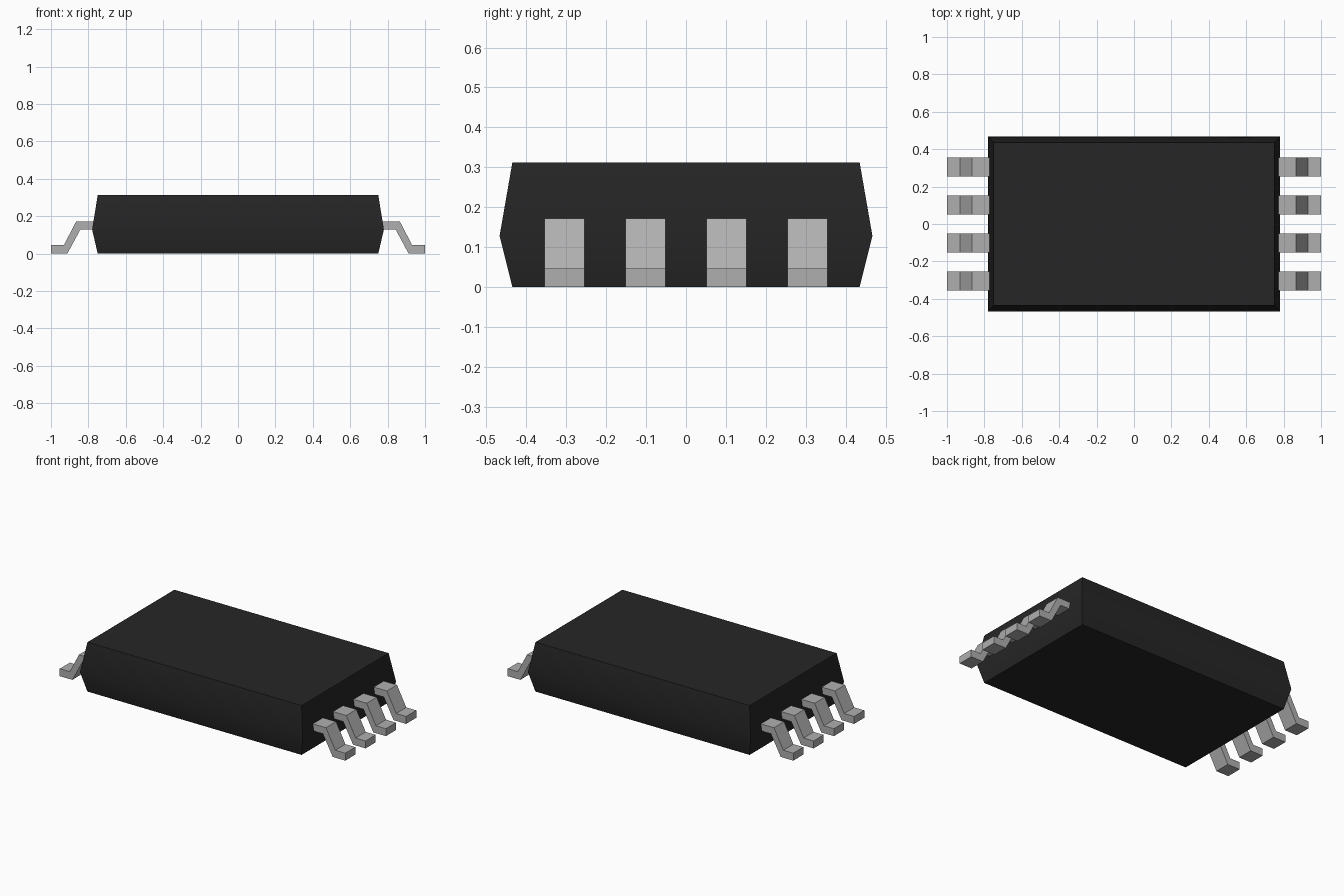
import bpy, bmesh, math

if "Cube" in bpy.data.objects:
    bpy.data.objects.remove(bpy.data.objects["Cube"], do_unlink=True)


def make_material(name, value):
    mat = bpy.data.materials.new(name)
    mat.use_nodes = True
    color = (value, value, value, 1)
    mat.diffuse_color = color
    mat.node_tree.nodes["Principled BSDF"].inputs["Base Color"].default_value = color
    return mat


def make_object(name, bm, mat):
    bmesh.ops.recalc_face_normals(bm, faces=bm.faces)
    mesh = bpy.data.meshes.new(name)
    bm.to_mesh(mesh)
    bm.free()
    mesh.materials.append(mat)
    obj = bpy.data.objects.new(name, mesh)
    bpy.context.collection.objects.link(obj)
    return obj


black = make_material("black_plastic", 0.019)
metal = make_material("grey_metal", 0.43)

# Body: three stacked rectangles, widest at the mould line
bm = bmesh.new()
rings = []
for hx, hy, z in [(0.75, 0.435, 0), (0.78, 0.467, 0.128), (0.75, 0.435, 0.312)]:
    corners = [(-hx, -hy), (hx, -hy), (hx, hy), (-hx, hy)]
    rings.append([bm.verts.new((x, y, z)) for x, y in corners])
for low, high in zip(rings, rings[1:]):
    for i in range(4):
        j = (i + 1) % 4
        bm.faces.new((low[i], low[j], high[j], high[i]))
bm.faces.new(rings[0])
bm.faces.new(rings[-1])
body = make_object("body", bm, black)
bpy.context.view_layer.objects.active = body
body.select_set(True)
bpy.ops.object.shade_smooth_by_angle(angle=math.radians(30))

# Pins: bent strip profiles, four on each side
PITCH, WIDTH = 0.203, 0.101
upper = [(0.755, 0.172), (0.865, 0.172), (0.93, 0.047), (1.0, 0.047)]
lower = [(0.755, 0.128), (0.843, 0.128), (0.912, 0), (1.0, 0)]
for side, label in [(1, "left"), (-1, "right")]:
    for n in range(4):
        y = (n - 1.5) * PITCH - WIDTH / 2
        bm = bmesh.new()
        top = [bm.verts.new((side * x, y, z)) for x, z in upper]
        bottom = [bm.verts.new((side * x, y, z)) for x, z in lower]
        faces = [bm.faces.new((top[i], top[i + 1], bottom[i + 1], bottom[i]))
                 for i in range(3)]
        extruded = bmesh.ops.extrude_face_region(bm, geom=faces, use_keep_orig=True)
        verts = [v for v in extruded["geom"] if isinstance(v, bmesh.types.BMVert)]
        bmesh.ops.translate(bm, verts=verts, vec=(0, WIDTH, 0))
        make_object(f"{label}_pin_{n + 1}", bm, metal)
